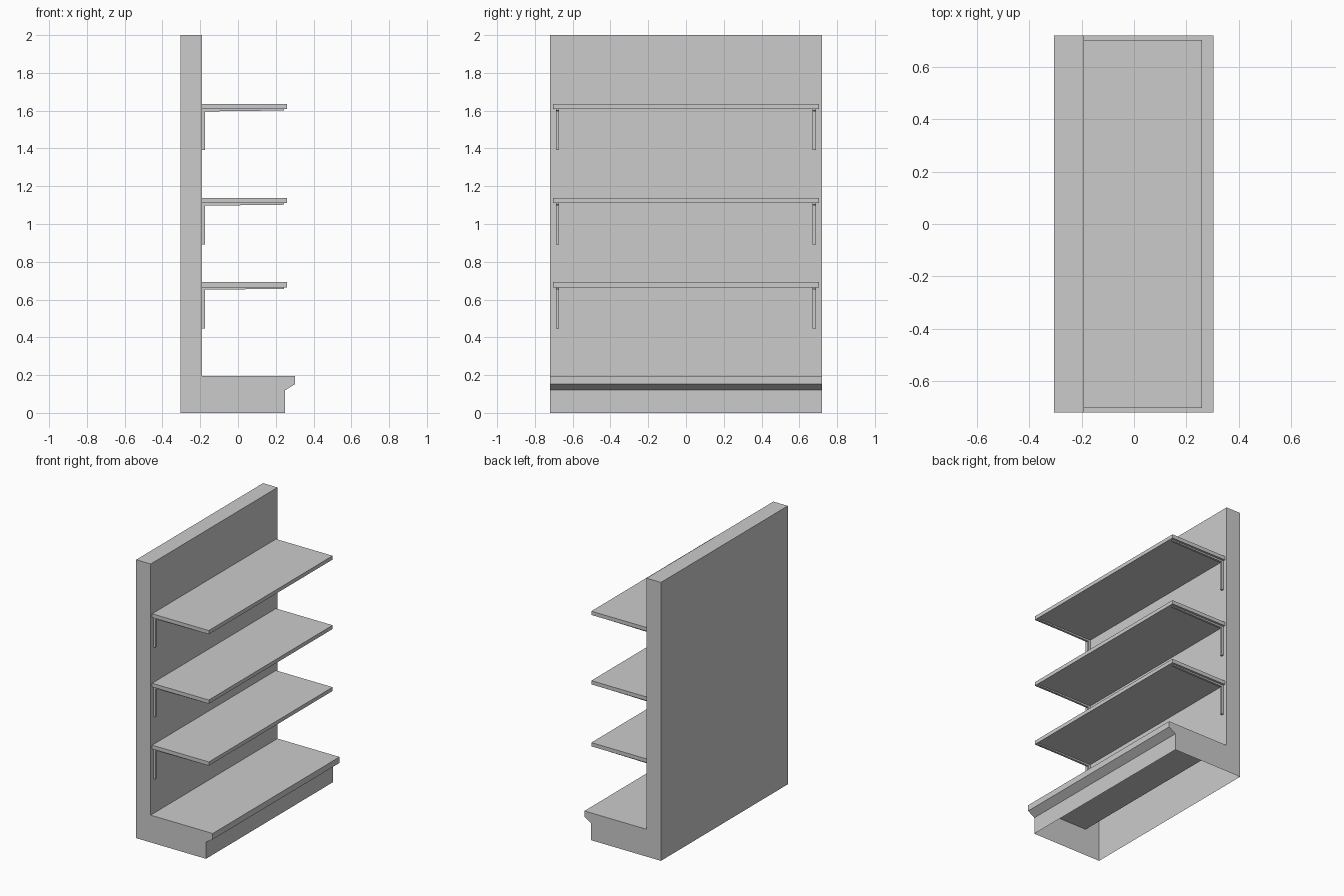
import bpy, bmesh

if "Cube" in bpy.data.objects:
    bpy.data.objects.remove(bpy.data.objects["Cube"])


def extrude_profile(name, profile, y0, y1, skip=()):
    """Extrude an xz profile along y; skip lists side edges left open."""
    bm = bmesh.new()
    a = [bm.verts.new((x, y0, z)) for x, z in profile]
    b = [bm.verts.new((x, y1, z)) for x, z in profile]
    bm.faces.new(a)
    bm.faces.new(b[::-1])
    n = len(profile)
    for i in range(n):
        if i not in skip:
            j = (i + 1) % n
            bm.faces.new((a[j], a[i], b[i], b[j]))
    bmesh.ops.recalc_face_normals(bm, faces=bm.faces)
    mesh = bpy.data.meshes.new(name)
    bm.to_mesh(mesh)
    bm.free()
    obj = bpy.data.objects.new(name, mesh)
    bpy.context.collection.objects.link(obj)
    return obj


# Back panel and plinth in one L-shaped shell, open underneath
extrude_profile("back_and_base",
                [(-0.305, 0), (0.25, 0), (0.25, 0.12), (0.303, 0.153),
                 (0.303, 0.196), (-0.19, 0.196), (-0.19, 2), (-0.305, 2)],
                -0.72, 0.72, skip=(0,))

# Shelves, each carried by a pair of angled brackets
for level, top in enumerate((0.692, 1.137, 1.636), 1):
    low = top - 0.027
    extrude_profile(f"shelf_{level}",
                    [(-0.19, low), (0.26, low), (0.26, top), (-0.19, top)],
                    -0.703, 0.703)
    bracket = [(-0.19, low), (-0.19, low - 0.218), (-0.175, low - 0.218),
               (-0.175, low - 0.013), (0.243, low - 0.008), (0.243, low)]
    for side, y in (("left", -0.681), ("right", 0.679)):
        extrude_profile(f"bracket_{level}_{side}", bracket, y - 0.008, y + 0.008)
